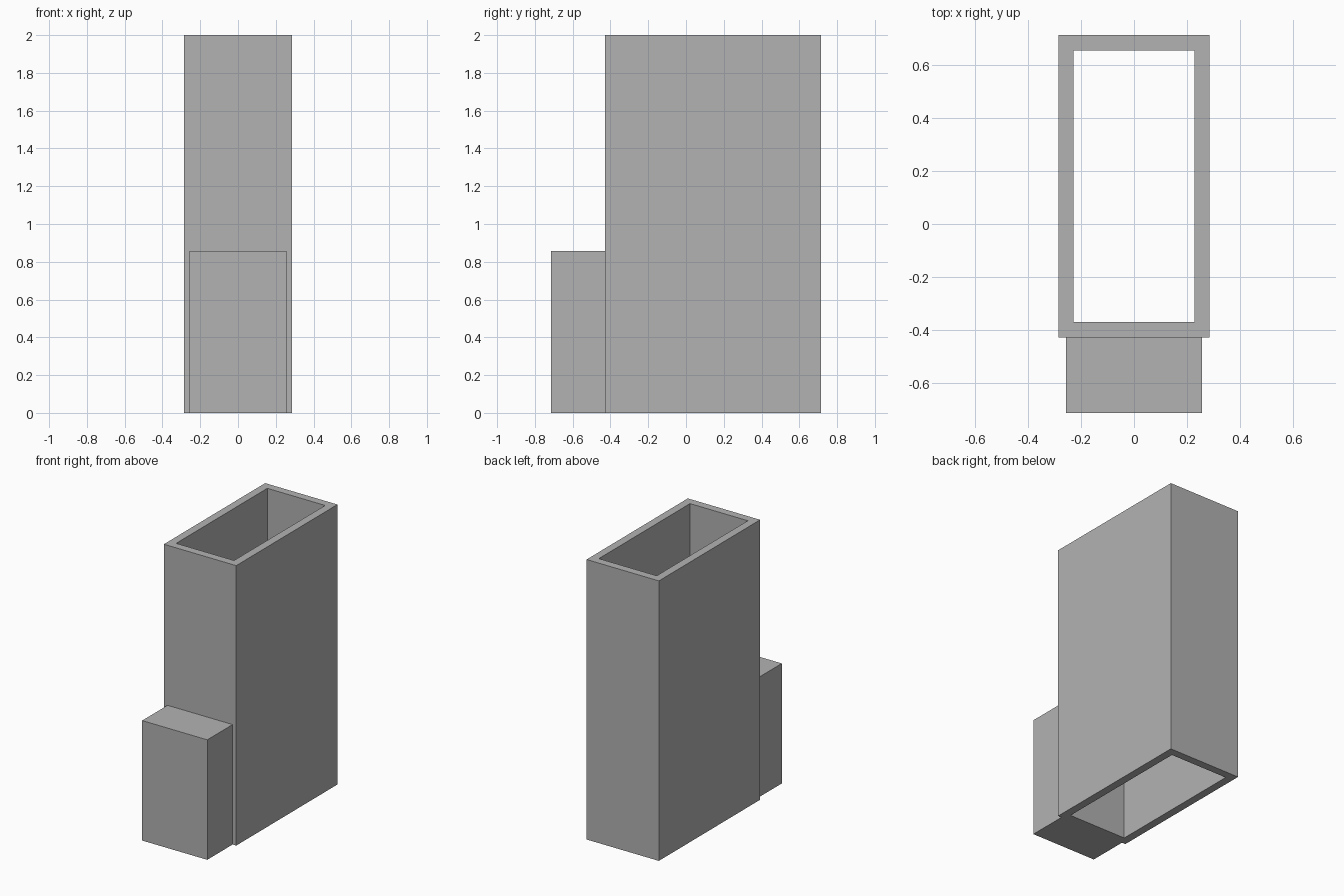
import bpy
import bmesh

cube = bpy.data.objects.get("Cube")
if cube:
    bpy.data.objects.remove(cube, do_unlink=True)

U = 2 / 35        # wall thickness, used as the module for all sizes

grey = bpy.data.materials.new("plain grey")
grey.use_nodes = True
colour = (0.448, 0.448, 0.448, 1)
grey.diffuse_color = colour
grey.node_tree.nodes["Principled BSDF"].inputs["Base Color"].default_value = colour


def add_object(name, bm):
    bmesh.ops.recalc_face_normals(bm, faces=bm.faces)
    mesh = bpy.data.meshes.new(name)
    bm.to_mesh(mesh)
    bm.free()
    mesh.materials.append(grey)
    obj = bpy.data.objects.new(name, mesh)
    bpy.context.collection.objects.link(obj)
    return obj


def rectangle(bm, half_x, y0, y1, z):
    corners = ((-half_x, y0), (half_x, y0), (half_x, y1), (-half_x, y1))
    return [bm.verts.new((x, y, z)) for x, y in corners]


def bridge(bm, a, b):
    for i in range(4):
        j = (i + 1) % 4
        bm.faces.new((a[i], a[j], b[j], b[i]))


# Rectangular tube, open at both ends: outer and inner walls joined by flat rims
bm = bmesh.new()
y_front, y_back, height = -7.5 * U, 12.5 * U, 35 * U
loops = [
    rectangle(bm, 5 * U, y_front, y_back, 0),
    rectangle(bm, 5 * U, y_front, y_back, height),
    rectangle(bm, 4 * U, y_front + U, y_back - U, height),
    rectangle(bm, 4 * U, y_front + U, y_back - U, 0),
]
for i in range(4):
    bridge(bm, loops[i], loops[(i + 1) % 4])
add_object("rectangular_tube", bm)

# Solid block against the front wall
bm = bmesh.new()
bottom = rectangle(bm, 4.5 * U, -12.5 * U, y_front, 0)
top = rectangle(bm, 4.5 * U, -12.5 * U, y_front, 15 * U)
bridge(bm, bottom, top)
bm.faces.new(bottom)
bm.faces.new(top)
add_object("front_block", bm)
